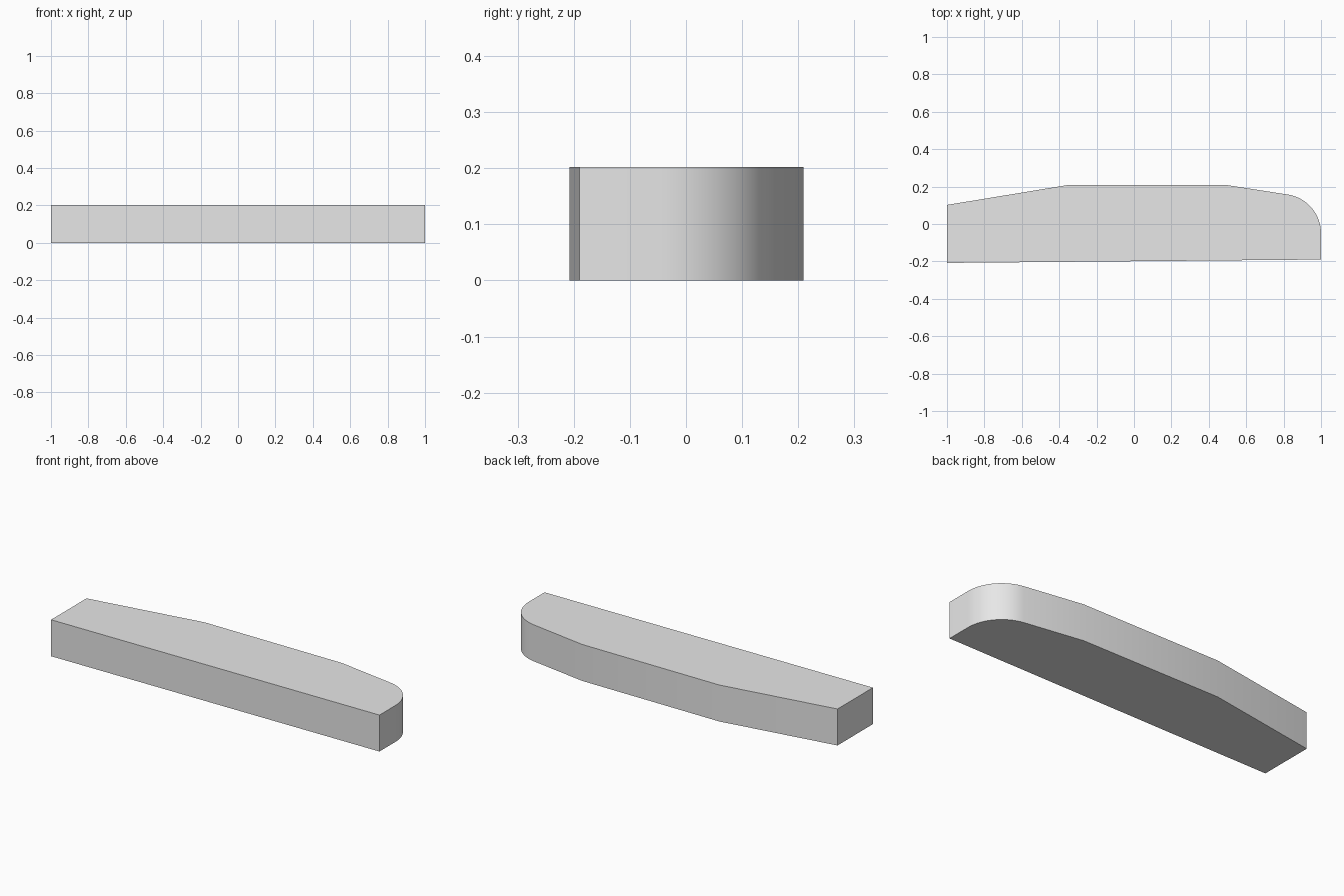
import bpy, bmesh
from math import radians, sin, cos

cube = bpy.data.objects.get("Cube")
if cube:
    bpy.data.objects.remove(cube, do_unlink=True)

HEIGHT = 0.202

# Plan outline: straight front, rounded nose, tapered back
outline = [(-1, -0.208), (1, -0.19)]
cx, cy, radius, steps = 0.79, -0.05, 0.21, 16
for i in range(steps + 1):
    a = radians(81 * i / steps)
    outline.append((cx + radius * cos(a), cy + radius * sin(a)))
outline += [(0.49, 0.209), (-0.35, 0.209), (-1, 0.102)]

# Extrude the outline into a solid block
bm = bmesh.new()
base = bm.faces.new([bm.verts.new((x, y, 0)) for x, y in outline])
result = bmesh.ops.extrude_face_region(bm, geom=[base], use_keep_orig=True)
top = [v for v in result["geom"] if isinstance(v, bmesh.types.BMVert)]
bmesh.ops.translate(bm, verts=top, vec=(0, 0, HEIGHT))
bmesh.ops.recalc_face_normals(bm, faces=bm.faces)
mesh = bpy.data.meshes.new("tapered_block")
bm.to_mesh(mesh)
bm.free()
block = bpy.data.objects.new("tapered_block", mesh)
bpy.context.collection.objects.link(block)

# Light grey material
grey = bpy.data.materials.new("light_grey")
grey.use_nodes = True
grey.diffuse_color = (0.8, 0.8, 0.8, 1)
grey.node_tree.nodes["Principled BSDF"].inputs["Base Color"].default_value = grey.diffuse_color
mesh.materials.append(grey)

# Smooth nose with crisp rims
bpy.ops.object.select_all(action="DESELECT")
block.select_set(True)
bpy.context.view_layer.objects.active = block
bpy.ops.object.shade_smooth_by_angle(angle=radians(30))
